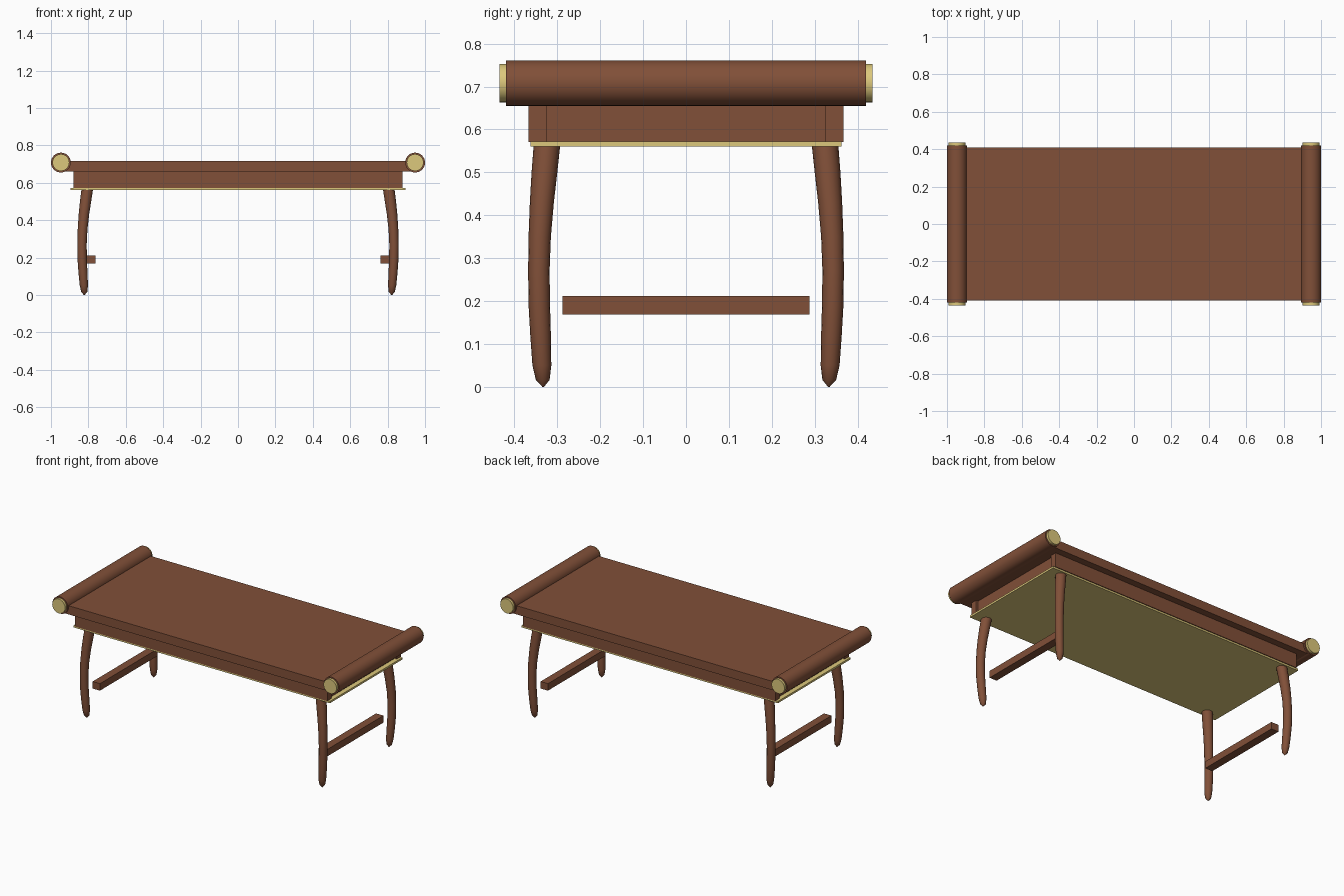
import bpy, bmesh
from math import cos, sin, tau, radians

cube = bpy.data.objects.get("Cube")
if cube:
    bpy.data.objects.remove(cube, do_unlink=True)


def material(name, colour, roughness):
    mat = bpy.data.materials.new(name)
    mat.use_nodes = True
    mat.diffuse_color = colour
    bsdf = mat.node_tree.nodes["Principled BSDF"]
    bsdf.inputs["Base Color"].default_value = colour
    bsdf.inputs["Roughness"].default_value = roughness
    return mat


wood = material("dark_wood", (0.22, 0.08, 0.04, 1), 0.5)
brass = material("brass", (0.72, 0.58, 0.2, 1), 0.35)


def finish(obj, name, mat):
    obj.name = obj.data.name = name
    obj.data.materials.append(mat)
    bpy.ops.object.select_all(action="DESELECT")
    obj.select_set(True)
    bpy.context.view_layer.objects.active = obj
    bpy.ops.object.shade_smooth_by_angle(angle=radians(40))
    return obj


def box(name, low, high, mat):
    centre = [(a + b) / 2 for a, b in zip(low, high)]
    bpy.ops.mesh.primitive_cube_add(size=1, location=centre)
    obj = bpy.context.object
    obj.scale = [b - a for a, b in zip(low, high)]
    bpy.ops.object.transform_apply(location=False, rotation=False, scale=True)
    return finish(obj, name, mat)


def rod(name, centre, radius, length, mat):
    bpy.ops.mesh.primitive_cylinder_add(
        vertices=32, radius=radius, depth=length,
        location=centre, rotation=(radians(90), 0, 0))
    return finish(bpy.context.object, name, mat)


# Leg stations from top to foot: height, x, y, radius
LEG = [(0.565, 0.806, 0.324, 0.031), (0.5, 0.815, 0.33, 0.03),
       (0.43, 0.824, 0.336, 0.028), (0.35, 0.831, 0.341, 0.026),
       (0.27, 0.834, 0.343, 0.025), (0.19, 0.833, 0.342, 0.025),
       (0.12, 0.829, 0.339, 0.024), (0.05, 0.824, 0.336, 0.022),
       (0.016, 0.822, 0.334, 0.016), (0, 0.822, 0.333, 0.002)]


def leg(name, sx, sy, sides=16):
    bm = bmesh.new()
    rings = [[bm.verts.new((sx * x + r * cos(tau * i / sides),
                            sy * y + r * sin(tau * i / sides), z))
              for i in range(sides)] for z, x, y, r in LEG]
    for upper, lower in zip(rings, rings[1:]):
        for i in range(sides):
            j = (i + 1) % sides
            bm.faces.new((upper[i], lower[i], lower[j], upper[j]))
    bm.faces.new(rings[0])
    bm.faces.new(rings[-1][::-1])
    bmesh.ops.recalc_face_normals(bm, faces=bm.faces)
    mesh = bpy.data.meshes.new(name)
    bm.to_mesh(mesh)
    bm.free()
    obj = bpy.data.objects.new(name, mesh)
    bpy.context.collection.objects.link(obj)
    return finish(obj, name, wood)


# Table top and the brass panel beneath the frame
box("table_top", (-0.94, -0.41, 0.66), (0.94, 0.41, 0.715), wood)
box("bottom_panel", (-0.895, -0.362, 0.56), (0.895, 0.362, 0.572), brass)

# Long rails along front and back
for end, sy in (("front", -1), ("back", 1)):
    ys = sorted((sy * 0.325, sy * 0.367))
    box(f"{end}_rail", (-0.88, ys[0], 0.571), (0.88, ys[1], 0.66), wood)

for side, sx in (("right", -1), ("left", 1)):
    # End rail set slightly in between the long rails
    xs = sorted((sx * 0.82, sx * 0.865))
    box(f"{side}_end_rail", (xs[0], -0.325, 0.571), (xs[1], 0.325, 0.66), wood)

    # Scroll roll with brass caps
    rod(f"{side}_roll", (sx * 0.947, 0, 0.708), 0.053, 0.84, wood)

    # Stretcher between the legs
    xs = sorted((sx * 0.762, sx * 0.813))
    box(f"{side}_stretcher", (xs[0], -0.288, 0.168), (xs[1], 0.288, 0.212), wood)

    for end, sy in (("front", -1), ("back", 1)):
        rod(f"{end}_{side}_cap", (sx * 0.947, sy * 0.4225, 0.708), 0.045, 0.025, brass)
        leg(f"{end}_{side}_leg", sx, sy)
